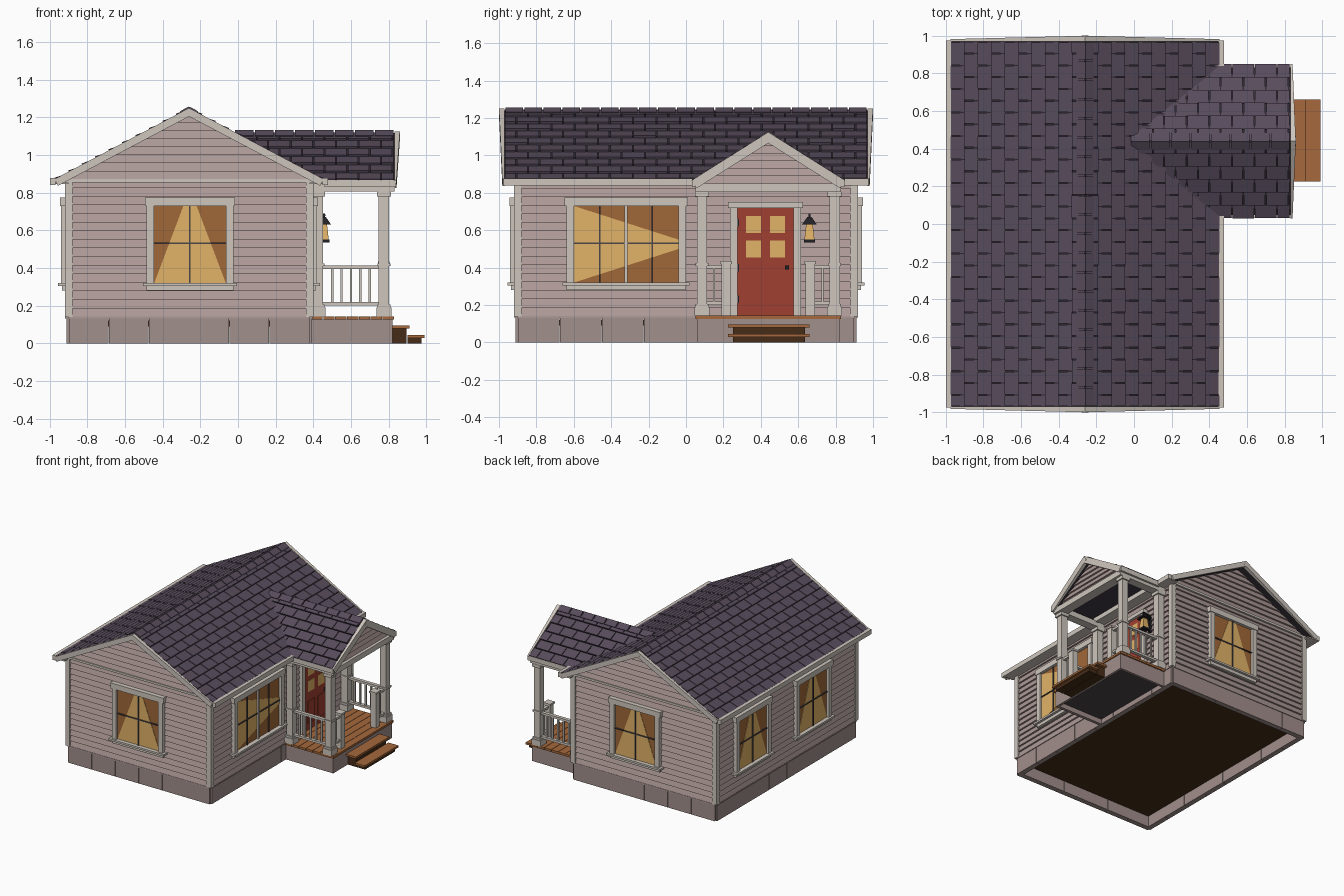
import bpy, bmesh, random
from math import pi
from mathutils import Matrix, Vector

if "Cube" in bpy.data.objects:
    bpy.data.objects.remove(bpy.data.objects["Cube"])

random.seed(4)
I = Matrix.Identity(4)
SIDING, STONE, CREAM = (172, 153, 150), (160, 142, 139), (205, 197, 188)
ROOF, ROOF_DARK, AMBER, BROWN = (88, 77, 92), (50, 44, 52), (226, 178, 104), (160, 104, 60)
WOOD, RED, BLACK, FLOOR, GREY = (164, 104, 62), (158, 66, 52), (38, 38, 42), (72, 48, 30), (78, 72, 74)
mats, parts = {}, {}


def mat(rgb):
    if rgb not in mats:
        m = mats[rgb] = bpy.data.materials.new("paint_%d" % len(mats))
        m.diffuse_color = [(c / 255) ** 2.2 for c in rgb] + [1]
        m.use_nodes = True
        m.node_tree.nodes["Principled BSDF"].inputs["Base Color"].default_value = m.diffuse_color
    return mats[rgb]


def hexa(name, color, pts, M=I):
    """Eight-point solid: four points of one end, then four of the other."""
    bm, _ = parts.setdefault(name, (bmesh.new(), color))
    v = [bm.verts.new(M @ Vector(p)) for p in pts]
    for f in ((0, 1, 2, 3), (7, 6, 5, 4), (0, 4, 5, 1), (1, 5, 6, 2), (2, 6, 7, 3), (3, 7, 4, 0)):
        bm.faces.new([v[i] for i in f])


def box(name, color, x0, x1, y0, y1, z0, z1, M=I):
    hexa(name, color, [(x, y, z) for z in (z0, z1) for x, y in ((x0, y0), (x1, y0), (x1, y1), (x0, y1))], M)


def block(name, color, x, y, z0, z1, w):
    box(name, color, x - w / 2, x + w / 2, y - w / 2, y + w / 2, z0, z1)


def wall(x, y, turn):
    """Wall frame: local x runs along the wall, local -y faces outward."""
    return Matrix.Translation((x, y, 0)) @ Matrix.Rotation(turn, 4, 'Z')


FRONT, RIGHT = wall(-0.26, -0.9, 0), wall(0.38, 0, pi / 2)
BACK, LEFT = wall(-0.26, 0.9, pi), wall(-0.9, 0, -pi / 2)


def siding(name, M, z0, z1, half, rows):
    """Lapped boards; half(z) gives the half width of the wall at a height."""
    h = (z1 - z0) / rows
    for i in range(rows):
        a, b = z0 + i * h, z0 + (i + 1) * h
        p, q = half(a), max(half(b), 0.002)
        hexa(name, SIDING, [(-p, -0.016, a), (p, -0.016, a), (p, 0.02, a), (-p, 0.02, a),
                            (-q, -0.002, b), (q, -0.002, b), (q, 0.02, b), (-q, 0.02, b)], M)


def window(side, M, u, w, wide=False):
    a, b, z0, z1 = u - w / 2, u + w / 2, 0.32, 0.73
    f, t = side + "_window_frame", 0.04
    box(f, CREAM, a - t, a, -0.04, 0, z0, z1, M)
    box(f, CREAM, b, b + t, -0.04, 0, z0, z1, M)
    box(f, CREAM, a - t - 0.01, b + t + 0.01, -0.045, 0, z1, z1 + 0.045, M)
    box(f, CREAM, a - t - 0.02, b + t + 0.02, -0.055, 0, z0 - 0.015, z0, M)
    box(f, CREAM, a - t, b + t, -0.035, 0, z0 - 0.04, z0 - 0.015, M)
    box(side + "_window_curtain", BROWN, a, b, -0.02, 0, z0, z1, M)
    if wide:
        g = [(a, z0), (b, 0.5), (b, 0.55), (a, z1)]
    else:
        g = [(a, z0), (b, z0), (u + 0.035, z1), (u - 0.035, z1)]
    hexa(side + "_window_glow", AMBER, [(x, y, z) for y in (-0.023, -0.018) for x, z in g], M)
    bars = (a + w * 0.25, a + w * 0.75) if wide else (u,)
    for x in bars:
        box(side + "_window_bars", GREY, x - 0.004, x + 0.004, -0.03, -0.02, z0, z1, M)
    box(side + "_window_bars", GREY, a, b, -0.03, -0.02, 0.526, 0.534, M)
    if wide:
        box(f, CREAM, u - 0.008, u + 0.008, -0.034, -0.02, z0, z1, M)


def slope(name, start, along, down, rows, tile, rake, ends):
    """Shingled roof plane hanging from a ridge line."""
    L, S = along.length, down.length
    e, s = along.normalized(), down.normalized()
    n = e.cross(s)
    n = n if n.z > 0 else -n
    M = Matrix.Translation(start) @ Matrix((e, s, n)).transposed().to_4x4()
    box(name + "_deck", ROOF_DARK, 0, L, 0, S, -0.03, -0.01, M)
    h = S / rows
    for i in range(rows):
        x = -tile / 2 * (i % 2)
        while x < L - 0.01:
            a, b = max(x, 0) + 0.003, min(x + tile, L) - 0.003
            k = random.uniform(0, 0.003)
            s0, s1 = i * h, (i + 1) * h - 0.004
            hexa(name + "_shingles", ROOF, [(a, s0, -0.012), (b, s0, -0.012), (b, s1, -0.012), (a, s1, -0.012),
                                            (a, s0, -0.006), (b, s0, -0.006), (b, s1, 0.003 + k), (a, s1, 0.003 + k)], M)
            x += tile
    # ridge caps and rake boards
    c = int(L / 0.1)
    for i in range(c):
        box(name + "_shingles", ROOF, i * L / c + 0.004, (i + 1) * L / c - 0.004, -0.002, 0.05, -0.005, 0.007, M)
    for end, sgn in ends:
        x = L if end else 0
        top, low = x + sgn * 0.03, x + sgn * 0.012
        hexa(name + "_rake", CREAM, [(x, 0, -rake), (top, 0, -rake), (top, 0, 0), (x, 0, 0),
                                     (x, S, -rake), (low, S, -rake), (low, S, 0), (x, S, 0)], M)


# foundation blocks and floor
for nm, M, half, n in (("front", FRONT, 0.64, 6), ("back", BACK, 0.64, 6), ("left", LEFT, 0.9, 8), ("right", RIGHT, 0.9, 8)):
    for i in range(n):
        w = 2 * half / n
        box("foundation", STONE, -half + i * w + 0.001, -half + (i + 1) * w - 0.001, -0.012, 0.03, 0, 0.14, M)
    box(nm + "_water_table", SIDING, -half, half, -0.018, 0, 0.132, 0.142, M)
box("floor", FLOOR, -0.88, 0.36, -0.88, 0.88, 0.09, 0.12)

# siding walls, gables and corner boards
gable = lambda z: min(0.64, (1.215 - z) / 0.53)
for nm, M in (("front", FRONT), ("back", BACK)):
    siding(nm + "_wall", M, 0.14, 0.87, lambda z: 0.64, 16)
    siding(nm + "_gable", M, 0.87, 1.215, gable, 8)
    box("gable_trim", CREAM, -0.65, 0.65, -0.022, 0, 0.855, 0.872, M)
siding("left_wall", LEFT, 0.14, 0.87, lambda z: 0.9, 16)
siding("right_wall", RIGHT, 0.14, 0.87, lambda z: 0.9, 16)
for x in (-0.9, 0.38):
    for y in (-0.9, 0.9):
        block("corner_boards", CREAM, x, y, 0.14, 0.86, 0.04)

# windows
window("front", FRONT, 0.005, 0.38)
window("back", BACK, -0.07, 0.37)
window("left_rear", LEFT, -0.46, 0.37)
window("left_front", LEFT, 0.32, 0.37)
window("right", RIGHT, -0.32, 0.56, True)

# main roof with eave fascia
for nm, sx in (("right", 1), ("left", -1)):
    slope("main_roof_" + nm, Vector((-0.26, -0.97, 1.25)), Vector((0, 1.94, 0)), Vector((0.715 * sx, 0, -0.378)),
          10, 0.125, 0.04, ((0, -1), (1, 1)))
    a, b = sorted((-0.26 + 0.71 * sx, -0.26 + 0.738 * sx))
    box("eave_fascia", CREAM, a, b, -0.975, 0.975, 0.84, 0.878)
    a, b = sorted((-0.26 + 0.64 * sx, -0.26 + 0.71 * sx))
    box("soffit", CREAM, a, b, -0.96, 0.96, 0.845, 0.855)

# porch roof, trimmed along the valley
for nm, sy in (("rear", 1), ("front", -1)):
    slope("porch_roof_" + nm, Vector((-0.02, 0.44, 1.125)), Vector((0.85, 0, 0)), Vector((0, 0.41 * sy, -0.258)),
          6, 0.12, 0.05, ((1, 1),))
    y = 0.44 + 0.4 * sy
    box("porch_fascia", CREAM, 0.46, 0.84, y - 0.008, y + 0.008, 0.83, 0.868)
for nm, (bm, _) in parts.items():
    if nm.startswith("porch_roof"):
        bmesh.ops.bisect_plane(bm, geom=bm.verts[:] + bm.edges[:] + bm.faces[:], plane_co=(-0.26, 0, 1.24),
                               plane_no=Vector((0.528, 0, 1)).normalized(), clear_inner=True)

# porch gable and beams
PORCH = wall(0.79, 0.44, pi / 2)
siding("porch_gable", PORCH, 0.85, 1.09, lambda z: max(0, (1.09 - z) / 0.629), 6)
box("porch_beams", CREAM, 0.75, 0.83, 0.05, 0.83, 0.805, 0.85)
for y in (0.085, 0.795):
    box("porch_beams", CREAM, 0.38, 0.83, y - 0.035, y + 0.035, 0.805, 0.85)

# porch base, planks and steps
box("porch_base", STONE, 0.385, 0.82, 0.06, 0.065 + 0.02, 0, 0.125)
box("porch_base", STONE, 0.385, 0.82, 0.8, 0.82, 0, 0.125)
box("porch_base", STONE, 0.8, 0.82, 0.085, 0.8, 0, 0.125)
box("porch_underside", GREY, 0.385, 0.8, 0.085, 0.8, 0.04, 0.12)
for i in range(7):
    box("porch_planks", WOOD, 0.39 + i * 0.063, 0.45 + i * 0.063, 0.05, 0.83, 0.125, 0.143)
for x, z in ((0.82, 0.095), (0.9, 0.045)):
    box("step_treads", WOOD, x, x + 0.09, 0.225, 0.66, z - 0.016, z)
    box("step_risers", FLOOR, x, x + 0.075, 0.25, 0.635, 0, z - 0.016)

# porch posts, newels and railings
for y, inward in ((0.085, 1), (0.795, -1)):
    for x in (0.425, 0.775):
        block("porch_posts", CREAM, x, y, 0.143, 0.805, 0.055)
        for z0, z1, w in ((0.143, 0.19, 0.08), (0.19, 0.205, 0.07), (0.41, 0.425, 0.068), (0.78, 0.805, 0.075)):
            block("porch_posts", CREAM, x, y, z0, z1, w)
    ny = y + inward * 0.13
    block("newels", CREAM, 0.775, ny, 0.143, 0.42, 0.05)
    block("newels", CREAM, 0.775, ny, 0.42, 0.435, 0.062)
    for z in (0.2, 0.395):
        box("railings", CREAM, 0.45, 0.75, y - 0.014, y + 0.014, z, z + 0.018)
        a, b = sorted((y, ny))
        box("railings", CREAM, 0.761, 0.789, a, b, z, z + 0.018)
    for i in range(5):
        block("balusters", CREAM, 0.5 + i * 0.05, y, 0.21, 0.4, 0.012)
    block("balusters", CREAM, 0.775, (y + ny) / 2, 0.21, 0.4, 0.012)

# door with panes, panels, hinges and knob
box("door", RED, 0.275, 0.575, -0.028, 0, 0.145, 0.72, RIGHT)
for y in (0.36, 0.49):
    for z in (0.5, 0.63):
        box("door_panes", AMBER, y - 0.04, y + 0.04, -0.031, -0.02, z - 0.045, z + 0.045, RIGHT)
    box("door_panels", RED, y - 0.045, y + 0.045, -0.034, -0.02, 0.2, 0.38, RIGHT)
for y in (0.255, 0.595):
    box("door_frame", CREAM, y - 0.02, y + 0.02, -0.04, 0, 0.143, 0.72, RIGHT)
box("door_frame", CREAM, 0.225, 0.625, -0.05, 0, 0.72, 0.75, RIGHT)
for z in (0.23, 0.4, 0.64):
    box("hinges", BLACK, 0.272, 0.284, -0.034, -0.02, z - 0.02, z + 0.02, RIGHT)
box("knob", BLACK, 0.53, 0.552, -0.055, -0.02, 0.39, 0.412, RIGHT)

# wall lantern
box("lantern_bracket", BLACK, 0.65, 0.67, -0.03, 0, 0.54, 0.67, RIGHT)
box("lantern_bracket", BLACK, 0.655, 0.665, -0.085, -0.01, 0.675, 0.685, RIGHT)
for z0, z1, p, q, nm, c in ((0.535, 0.55, 0.03, 0.03, "lantern_base", BLACK), (0.55, 0.63, 0.027, 0.018, "lantern_glass", AMBER),
                            (0.63, 0.67, 0.04, 0.012, "lantern_cap", BLACK), (0.67, 0.69, 0.006, 0.006, "lantern_cap", BLACK)):
    hexa(nm, c, [(0.455 + r * i, 0.66 + r * j, z) for z, r in ((z0, p), (z1, q)) for i, j in ((-1, -1), (1, -1), (1, 1), (-1, 1))])

# turn every part into an object
for nm, (bm, color) in parts.items():
    bmesh.ops.recalc_face_normals(bm, faces=bm.faces[:])
    me = bpy.data.meshes.new(nm)
    bm.to_mesh(me)
    bm.free()
    me.materials.append(mat(color))
    bpy.context.collection.objects.link(bpy.data.objects.new(nm, me))
